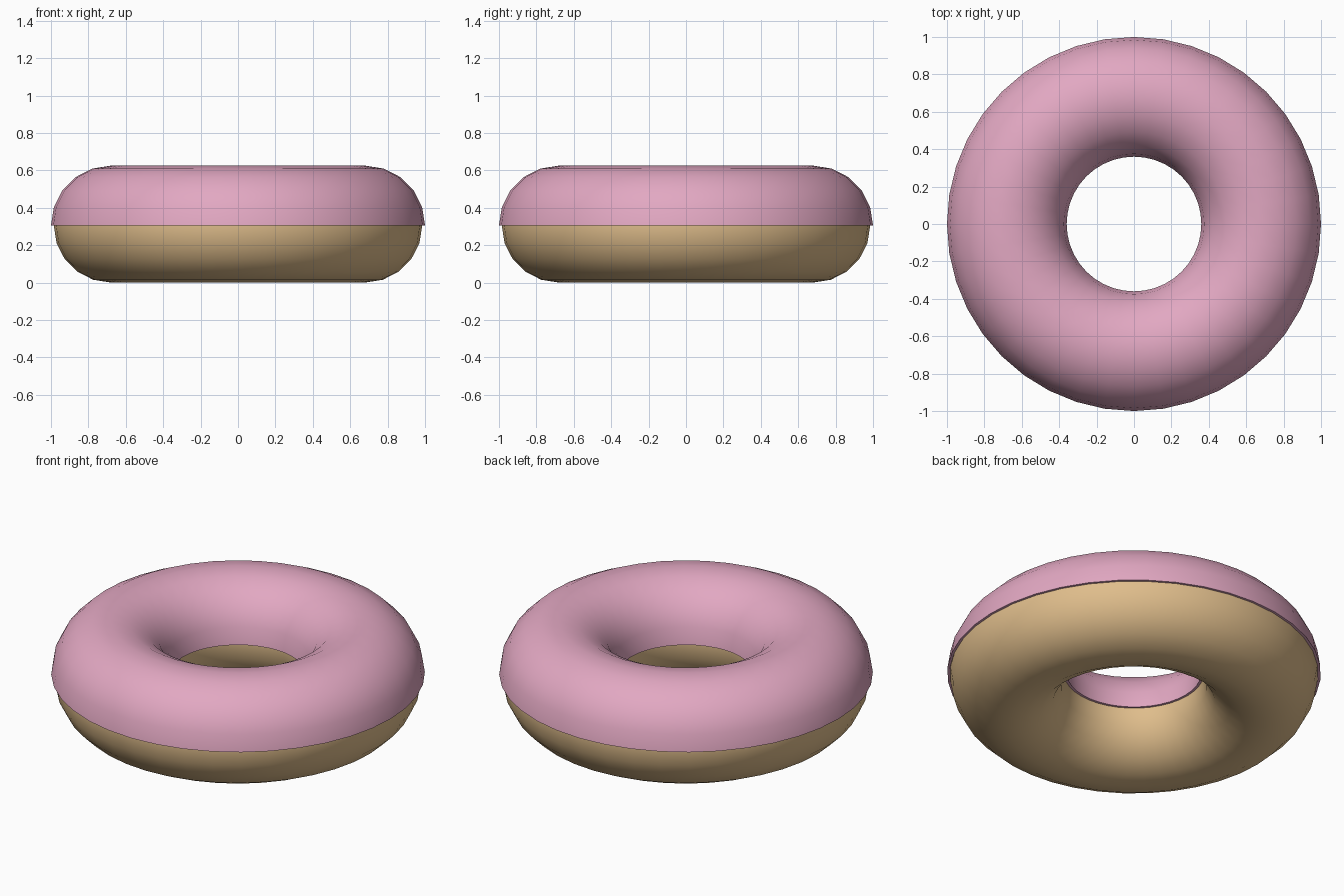
import bpy, bmesh
from math import radians, cos, sin, pi, tau
from mathutils import Vector

cube = bpy.data.objects.get("Cube")
if cube:
    bpy.data.objects.remove(cube, do_unlink=True)

RING = 0.68        # centre line radius
MID = 0.305        # height of the seam
DOUGH = 0.305      # tube radius of the dough
ICING = 0.32       # tube radius of the icing
AROUND, TUBE = 40, 20


def material(name, color):
    m = bpy.data.materials.new(name)
    m.use_nodes = True
    m.diffuse_color = color
    m.node_tree.nodes["Principled BSDF"].inputs["Base Color"].default_value = color
    return m


def lathe(name, profile, mat):
    """Spin a closed (radius, height) profile around z."""
    bm = bmesh.new()
    verts = [bm.verts.new((r, 0, z)) for r, z in profile]
    edges = [bm.edges.new((a, b)) for a, b in zip(verts, verts[1:] + verts[:1])]
    bmesh.ops.spin(bm, geom=verts + edges, cent=(0, 0, 0), axis=(0, 0, 1),
                   angle=tau, steps=AROUND, use_merge=True)
    bmesh.ops.remove_doubles(bm, verts=bm.verts, dist=0.0001)
    bmesh.ops.recalc_face_normals(bm, faces=bm.faces)
    mesh = bpy.data.meshes.new(name)
    bm.to_mesh(mesh)
    bm.free()
    mesh.materials.append(mat)
    obj = bpy.data.objects.new(name, mesh)
    bpy.context.collection.objects.link(obj)
    bpy.ops.object.select_all(action='DESELECT')
    obj.select_set(True)
    bpy.context.view_layer.objects.active = obj
    bpy.ops.object.shade_smooth_by_angle(angle=radians(40))
    return obj


def arc(radius, count):
    return [(RING + radius * cos(tau * i / TUBE), MID + radius * sin(tau * i / TUBE))
            for i in range(count)]


# Dough: full ring
lathe("dough", arc(DOUGH, TUBE), material("golden dough", (0.74, 0.51, 0.26, 1)))

# Icing: upper half shell with a thin flat rim resting on the dough
half = TUBE // 2 + 1
lathe("icing", arc(ICING, half) + arc(DOUGH + 0.001, half)[::-1],
      material("pink icing", (0.76, 0.39, 0.54, 1)))
